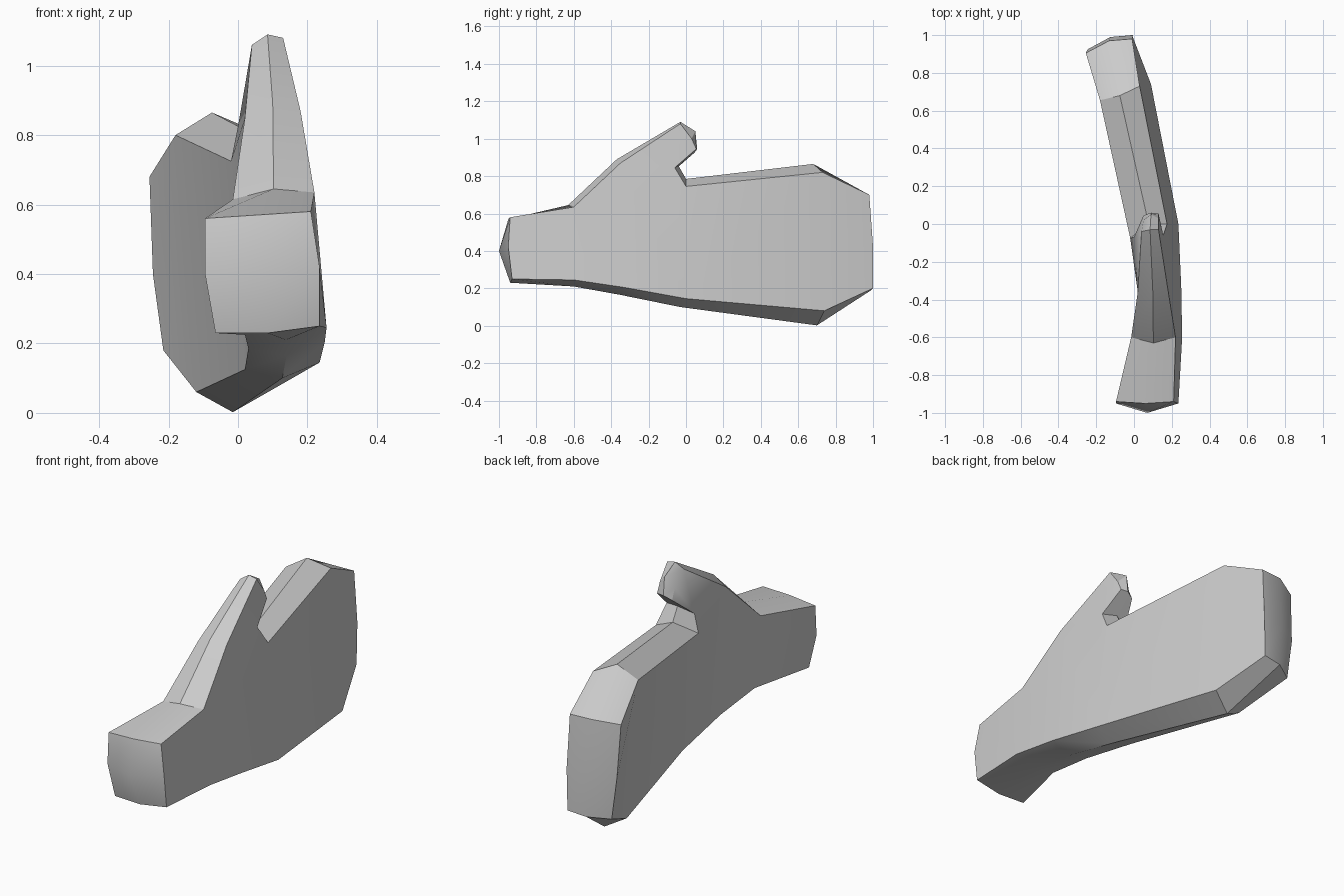
import bpy
import bmesh
import math

default_cube = bpy.data.objects.get("Cube")
if default_cube:
    bpy.data.objects.remove(default_cube, do_unlink=True)

# Each row of the outline: y, z, left x, right x, then the y and z offset of the rim ridge
underside = [
    (-.93, .25, .235, -.065, -.01, -.02),
    (-.6, .245, .255, .02, 0, -.035),
    (-.33, .205, .25, .03, -.02, -.04),
    (0, .145, .235, .02, -.03, -.045),
]
fingers = [
    (.74, .08, .09, -.12, -.04, -.078),
    (1, .2, -.01, -.215, -.01, -.01),
    (1, .42, -.005, -.245, -.01, 0),
    (.98, .7, -.01, -.255, -.01, 0),
    (.73, .82, .03, -.18, -.05, .045),
    (0, .745, .175, -.02, 0, .04),
]
thumb = [
    (-.06, .845, .155, 0, .02, .01),
    (.055, .945, .13, .05, .005, 0),
    (.03, 1, .13, .05, .02, .04),
    (-.03, 1.08, .13, .04, 0, .01),
    (-.35, .87, .18, .02, -.02, .02),
]
wrist = [
    (-.6, .635, .22, -.015, -.03, .01),
    (-.94, .58, .21, -.095, -.01, -.01),
    (-.95, .42, .235, -.095, -.05, -.02),
]

# Flat side panels, given as outline row numbers
panels = [
    (0, 1, 15, 16, 17),     # wrist
    (1, 2, 14, 15),         # heel of the hand
    (2, 3, 9, 10, 13, 14),  # thumb base
    (10, 11, 12, 13),       # thumb tip
    (3, 4, 8, 9),           # palm
    (4, 5, 6, 7, 8),        # fingers
]


def add_rows(bm, rows, slant):
    """Make left, ridge and right vertices for each outline row."""
    made = []
    for y, z, left, right, ridge_y, ridge_z in rows:
        made.append((
            bm.verts.new((left, y, z)),
            bm.verts.new(((left + right) / 2, y + ridge_y, z + ridge_z)),
            bm.verts.new((right, y - slant, z - .02)),
        ))
    return made


def make_material(name, colour):
    material = bpy.data.materials.new(name)
    material.use_nodes = True
    material.diffuse_color = colour
    shader = next(n for n in material.node_tree.nodes if n.type == 'BSDF_PRINCIPLED')
    shader.inputs["Base Color"].default_value = colour
    return material


bm = bmesh.new()
rings = add_rows(bm, underside, 0)
rings += add_rows(bm, fingers, .075)
rings += add_rows(bm, thumb, .01)
rings += add_rows(bm, wrist, 0)

# Bevelled rim all the way round
for current, following in zip(rings, rings[1:] + rings[:1]):
    for side in range(2):
        bm.faces.new((current[side], following[side],
                      following[side + 1], current[side + 1]))

# Palm side and back of the hand
for panel in panels:
    for side in (0, 2):
        bm.faces.new([rings[row][side] for row in panel])

bmesh.ops.recalc_face_normals(bm, faces=bm.faces)
mesh = bpy.data.meshes.new("mitten_hand")
bm.to_mesh(mesh)
bm.free()

hand = bpy.data.objects.new("mitten_hand", mesh)
bpy.context.collection.objects.link(hand)
mesh.materials.append(make_material("light_grey", (.6, .6, .6, 1)))

# Smooth shading with a crisp rim
bpy.ops.object.select_all(action='DESELECT')
hand.select_set(True)
bpy.context.view_layer.objects.active = hand
bpy.ops.object.shade_smooth_by_angle(angle=math.radians(30))
